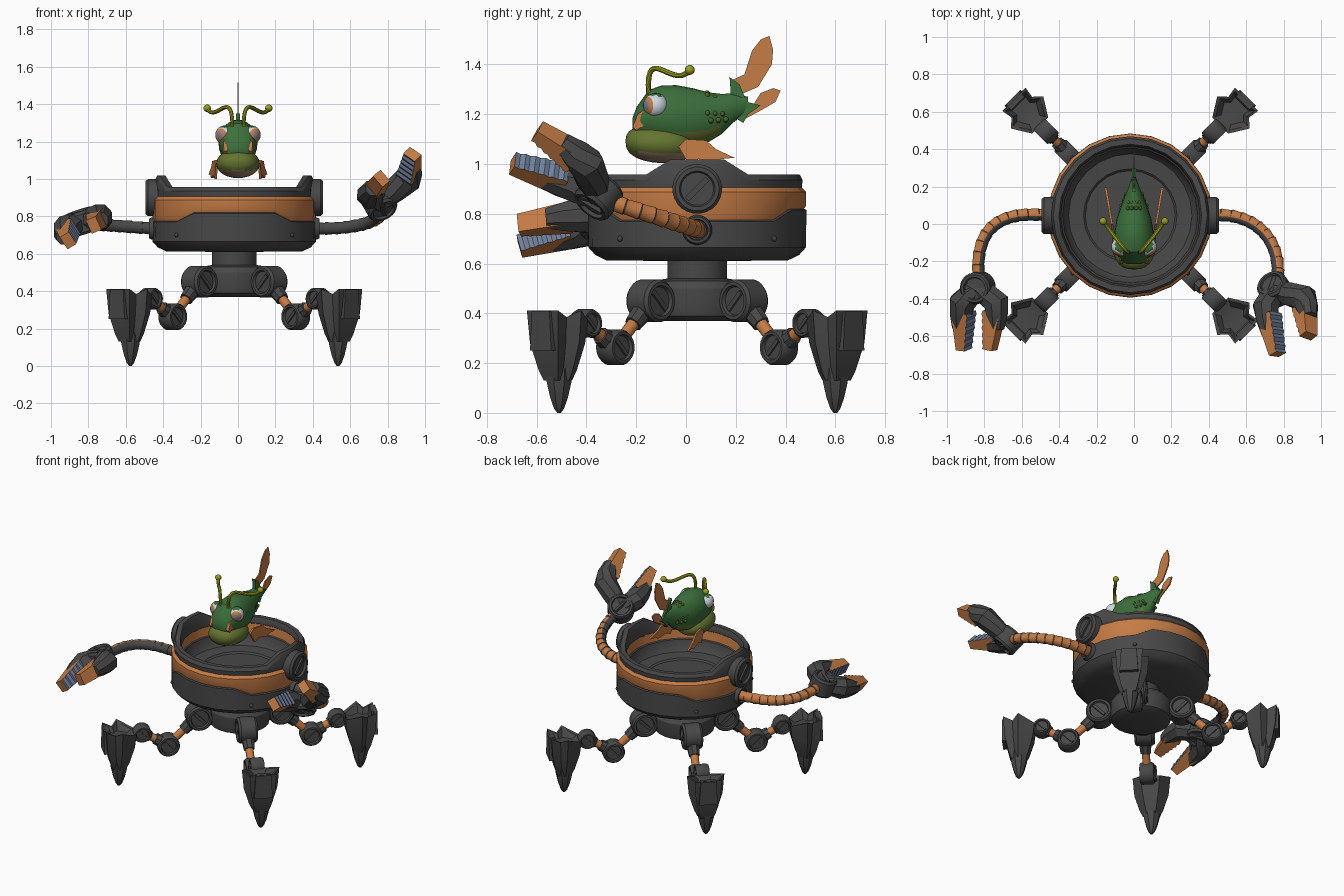
import bpy, bmesh, math
from mathutils import Vector as V
from mathutils.geometry import interpolate_bezier

if "Cube" in bpy.data.objects:
    bpy.data.objects.remove(bpy.data.objects["Cube"])


def material(name, r, g, b):
    m = bpy.data.materials.new(name)
    m.use_nodes = True
    m.diffuse_color = (r, g, b, 1)
    m.node_tree.nodes["Principled BSDF"].inputs["Base Color"].default_value = (r, g, b, 1)
    return m


MATS = [material("dark_metal", .065, .065, .065), material("orange", .56, .2, .06),
        material("steel_blue", .17, .22, .34), material("fish_green", .045, .16, .045),
        material("belly_olive", .13, .175, .03), material("feeler_yellow", .33, .33, .015),
        material("eye_white", .62, .68, .75), material("belly_pink", .36, .23, .16),
        material("freckle_green", .07, .13, .02)]
DARK, ORANGE, STEEL, GREEN, OLIVE, YELLOW, WHITE, PINK, FRECKLE = range(9)
Z = V((0, 0, 1))
CENTRE = V((-.02, .045, 0))


# Skin a list of point rings; mat is a colour or a rule of (strip, face)
def loft(name, rings, mat):
    bm = bmesh.new()
    vs = [[bm.verts.new(p) for p in ring] for ring in rings]
    n = len(vs[0])
    strips = {}
    for i in range(len(vs) - 1):
        for k in range(n):
            j = (k + 1) % n
            strips[bm.faces.new((vs[i][k], vs[i][j], vs[i + 1][j], vs[i + 1][k]))] = i
    strips[bm.faces.new(vs[0][::-1])] = -1
    strips[bm.faces.new(vs[-1])] = len(vs) - 1
    bmesh.ops.recalc_face_normals(bm, faces=bm.faces[:])
    for f, i in strips.items():
        f.material_index = mat(i, f) if callable(mat) else mat
    me = bpy.data.meshes.new(name)
    bm.to_mesh(me)
    bm.free()
    for m in MATS:
        me.materials.append(m)
    me.shade_smooth()
    me.set_sharp_from_angle(angle=math.radians(32))
    ob = bpy.data.objects.new(name, me)
    bpy.context.collection.objects.link(ob)


def frame(d):
    d = d.normalized()
    u = d.cross(Z)
    u = V((1, 0, 0)) if u.length < .05 else u.normalized()
    return u, d.cross(u)


def circle(p, d, r, n):
    u, v = frame(d)
    return [p + (u * math.cos(a) + v * math.sin(a)) * r
            for a in (2 * math.pi * (k + .5) / n for k in range(n))]


def lathe(name, origin, axis, profile, mat, n=24):
    axis = axis.normalized()
    loft(name, [circle(origin + axis * h, axis, r, n) for r, h in profile], mat)


def limb(name, pts, radii, mat, n=8):
    last = len(pts) - 1
    loft(name, [circle(p, pts[min(i + 1, last)] - pts[max(i - 1, 0)], radii[i], n)
                for i, p in enumerate(pts)], mat)


def ball(name, p, axis, r, mat, n=16):
    prof = [(max(r * math.sin(t), .0005), -r * math.cos(t))
            for t in (math.pi * k / 16 for k in range(17))]
    lathe(name, p, axis, prof, mat, n)


# Round joint with recessed faces and a slotted screw bar on both sides
def joint(name, p, axis, r, w):
    axis = axis.normalized()
    half = [(r, w - .014), (r * .88, w), (r * .72, w), (r * .66, w - .014)]
    lathe(name, p, axis, [(a, -h) for a, h in half[::-1]] + half, DARK)
    u, v = frame(axis)
    bar = (u + v).normalized() * r * .58
    for s in (-1, 1):
        q = p + axis * s * (w - .014)
        limb(name + "_slot", [q - bar, q + bar], [r * .16] * 2, DARK, 4)


# Bowl: front and back panels stand taller, rim rises at both sides
def bowl_ring(r, z, panel=0, rise=0):
    ring = []
    for k in range(24):
        a = math.radians(15 * k)
        h = z + panel * (abs(math.sin(a)) > .8) + rise * (abs(math.cos(a)) > .9)
        ring.append(CENTRE + V((r * math.cos(a), r * math.sin(a), h)))
    return ring


bowl = [(.1, .61), (.365, .613), (.41, .635), (.437, .665), (.439, .77, .045), (.43, .775, .045),
        (.438, .8, .035), (.438, .888), (.42, .905), (.424, .935, 0, .06), (.412, .957, 0, .062),
        (.382, .957, 0, .062), (.372, .935, 0, .06), (.372, .915), (.378, .91), (.37, .85),
        (.362, .845), (.352, .8), (.33, .772), (.25, .765), (.24, .755), (.1, .755)]
loft("bowl", [bowl_ring(*row) for row in bowl], lambda i, f: ORANGE if i in (5, 6, 7, 13, 14) else DARK)
for k in range(4):
    d = V((math.cos(math.pi * (k + .5) / 2), math.sin(math.pi * (k + .5) / 2), 0))
    ball("bowl_bolt", CENTRE + d * .435 + Z * .7, d, .013, DARK, 8)
for s, side in ((1, "left"), (-1, "right")):
    x = V((s, 0, 0))
    joint(side + "_rim_hub", CENTRE + x * .425 + Z * .9, x, .1, .05)
    joint(side + "_arm_socket", CENTRE + x * .43 + Z * .735, x, .06, .025)

# Neck and leg base
lathe("neck_and_base", CENTRE, Z, [(.06, .37), (.15, .37), (.19, .39), (.2, .43), (.2, .5),
                                   (.18, .53), (.12, .54), (.12, .62)], DARK)

# Four legs on the diagonals; foot outline is notched between plates
HALF = [(.09, .088), (.03, .078), (-.01, .122), (-.11, .06)]
FOOT = HALF + [(r, -t) for r, t in HALF[::-1]]
TOPS = [.412, .385, .412, .37]
TOPS += TOPS[::-1]
for sx in (1, -1):
    for sy in (1, -1):
        name = ("back" if sy > 0 else "front") + ("_left" if sx > 0 else "_right")
        out = V((sx, sy, 0)).normalized()
        side = out.cross(Z)

        def at(r, z, t=0):
            return CENTRE + out * r + side * t + Z * z

        hip, knee, ankle = at(.265, .45), at(.465, .263), at(.635, .36)
        limb(name + "_hip_housing", [at(.08, .45), at(.205, .45)], [.066, .062], DARK)
        joint(name + "_hip", hip, side, .086, .062)
        joint(name + "_knee", knee, side, .072, .046)
        joint(name + "_ankle", ankle, side, .058, .044)
        for part, a, b in (("_upper_leg", hip, knee), ("_lower_leg", knee, ankle)):
            limb(name + part, [a, b], [.026] * 2, ORANGE, 12)
            limb(name + part + "_sleeve", [a.lerp(b, .25), a.lerp(b, .5)], [.042, .036], DARK)
        limb(name + "_ankle_sleeve", [knee.lerp(ankle, .78), knee.lerp(ankle, .68)], [.04, .034], DARK)

        # Foot: notched armour crown tapering to a pointed claw
        rings = [[at(.79 + r * .6, .35, t * .6) for r, t in FOOT],
                 [at(.79 + r * .85, h - .004, t * .85) for (r, t), h in zip(FOOT, TOPS)],
                 [at(.79 + r, h, t) for (r, t), h in zip(FOOT, TOPS)]]
        for z, k in ((.28, .9), (.17, .62), (.13, .46)):
            rings.append([at(.79 + r * k, z, t * k) for r, t in FOOT])
        loft(name + "_foot", rings, DARK)
        lathe(name + "_claw", at(.785, 0), Z,
              [(.008, 0), (.022, .018), (.038, .06), (.053, .12), (.06, .18)], DARK, 8)
        loft(name + "_foot_plate", [[at(.79 + r, z, t) for r, t in ((.1, w), (.06, w), (.06, -w), (.1, -w))]
                                    for z, w in ((.41, .05), (.25, .06))], DARK)


# Segmented arm: orange outside the bend, dark inside
def arm(name, s, ctrl):
    pts = interpolate_bezier(*[V(c) for c in ctrl], 12)
    rings, shade = [], []
    for a, b in zip(pts, pts[1:]):
        rings += [circle(a, b - a, .035, 16), circle(a.lerp(b, .96), b - a, .031, 16)]
        shade += [(b - a).cross(Z).normalized() * s] * 2

    def rule(i, f):
        return DARK if i % 2 or i < 0 or f.normal.dot(shade[i]) > .25 else ORANGE
    loft(name, rings, rule)


# Two-finger claw with wedge tips; tilts turn each toothed face up or down
def claw(name, wrist, fingers, tilts):
    wrist = V(wrist)
    fingers = [(V(a), V(b)) for a, b in fingers]
    axis = (fingers[0][0] - wrist).cross(fingers[1][0] - wrist)
    joint(name + "_wrist", wrist, axis, .085, .062)
    for i, (elbow, tip) in enumerate(fingers):
        d = (tip - elbow).normalized()
        other = fingers[1 - i]
        n = (other[0] + other[1]) - (elbow + tip) + Z * tilts[i]
        n = (n - d * n.dot(d)).normalized()
        s = d.cross(n)
        limb(name + "_finger_base", [wrist, wrist.lerp(elbow, .5), elbow, elbow.lerp(tip, .25) - n * .012,
                                     elbow.lerp(tip, .55) - n * .024], [.05, .066, .074, .064, .044], DARK)
        rings = []
        for k in range(12):
            t = k / 11
            p = elbow.lerp(tip, .2 + .8 * t)
            w, inner, outer = .049 - .01 * t, .052 - .034 * t + .007 * (k % 2), .046 - .014 * t
            rings.append([p + n * inner + s * w, p + n * inner - s * w,
                          p - n * outer - s * w, p - n * outer + s * w])
        loft(name + "_finger_tip", rings,
             lambda k, f: STEEL if 0 <= k < 11 and f.normal.dot(n) > .3 else ORANGE)


arm("left_arm", 1, [(.41, .045, .735), (.62, .07, .73), (.8, -.06, .77), (.765, -.31, .85)])
claw("left_claw", (.755, -.35, .87), [((.705, -.44, .915), (.77, -.695, 1.005)),
                                      ((.912, -.4, 1.0), (.93, -.6, 1.13))], (.1, -.25))
arm("right_arm", -1, [(-.45, .045, .735), (-.68, .07, .75), (-.86, .02, .765), (-.83, -.3, .765)])
claw("right_claw", (-.835, -.34, .77), [((-.918, -.42, .735), (-.905, -.67, .672)),
                                        ((-.735, -.42, .795), (-.775, -.67, .752))], (.06, 0))


# Fish body and jaw
def oval(y, zc, w, h):
    return [V((w * math.cos(a), y, zc + h * math.sin(a)))
            for a in (2 * math.pi * k / 24 for k in range(24))]


body = [(-.215, 1.155, .035, .03), (-.198, 1.17, .072, .06), (-.15, 1.195, .098, .102),
        (-.1, 1.195, .104, .12), (-.04, 1.19, .104, .127), (.03, 1.187, .092, .117),
        (.09, 1.188, .072, .1), (.14, 1.2, .052, .082), (.19, 1.225, .032, .058), (.25, 1.24, .01, .03)]
loft("fish_body", [oval(*b) for b in body],
     lambda i, f: OLIVE if f.calc_center_median().z < 1.14 else GREEN)
jaw = []
for k in range(15):
    t = math.pi * k / 14
    s = max(math.sin(t), .01) ** .75
    jaw.append(oval(-.105 - .138 * math.cos(t), 1.092 - .02 * k / 14, .117 * s, .078 * s))
loft("fish_jaw", jaw, lambda i, f: PINK if f.calc_center_median().z < 1.045 else OLIVE)


# Thin fins drawn in side view; x spreads toward the back
def fin(name, pts, mat, x=0, spread=0, thick=.004):
    loft(name, [[V((x + spread * y + s * thick, y, z)) for y, z in pts] for s in (-1, 1)], mat)


fin("tail_root", [(.14, 1.24), (.18, 1.28), (.175, 1.35), (.215, 1.32), (.245, 1.25), (.3, 1.235),
                  (.25, 1.2), (.23, 1.165), (.19, 1.19)], GREEN, thick=.012)
fin("upper_tail_fin", [(.19, 1.34), (.235, 1.36), (.265, 1.455), (.3, 1.5), (.335, 1.515), (.35, 1.46),
                       (.345, 1.4), (.29, 1.31), (.22, 1.28)], ORANGE)
fin("lower_tail_fin", [(.235, 1.18), (.265, 1.23), (.3, 1.285), (.35, 1.305), (.38, 1.295),
                       (.36, 1.25), (.3, 1.215)], ORANGE)
for s, side in ((1, "left"), (-1, "right")):
    fin(side + "_side_fin", [(-.03, 1.07), (0, 1.1), (.08, 1.095), (.12, 1.06), (.195, 1.025), (.14, 1.02),
                             (.12, 1.005), (.05, 1.02), (.01, 1.0)], ORANGE, s * .118, s * .17, .006)
    fin(side + "_cheek_fin", [(-.165, 1.22), (-.195, 1.2), (-.214, 1.15), (-.2, 1.135), (-.16, 1.16)],
        ORANGE, s * .095, s * .13, .008)
    look = V((s * .55, -.83, 0))
    ball(side + "_eye", V((s * .072, -.122, 1.235)), look, .05,
         lambda i, f: STEEL if i >= 14 else ORANGE if i >= 12 else GREEN if f.normal.z > .78 else WHITE, 20)
    path = interpolate_bezier(V((s * .03, -.15, 1.28)), V((s * .03, -.165, 1.5)),
                              V((s * .12, -.05, 1.29)), V((s * .165, .015, 1.378)), 16)
    limb(side + "_feeler", path, [.011] * 16, YELLOW)
    ball(side + "_feeler_tip", path[-1], V((s, 1, 0)), .02, YELLOW, 12)
    # Freckles on flank and back, set almost flush
    for y, w, h in ((.085, .071, .098), (.115, .059, .088), (.145, .048, .076)):
        for a in (-.2, .12, 1.1, 1.4):
            p = V((s * w * math.cos(a), y + .015 * (a < 0), 1.193 + h * math.sin(a)))
            ball("freckle", p - V((s * .005 * math.cos(a), 0, .005 * math.sin(a))), V((s, 0, .5)), .012, FRECKLE, 8)
